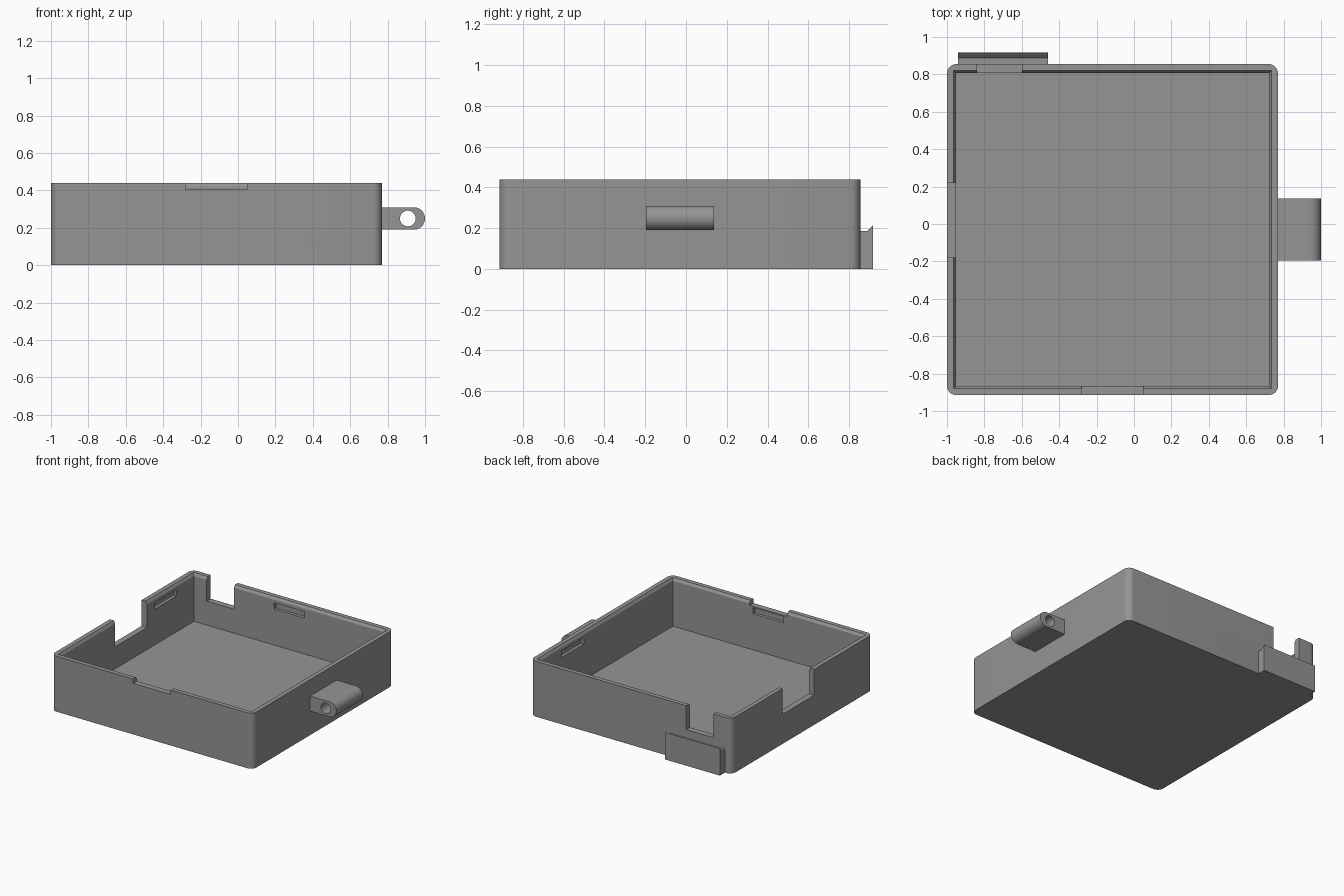
import bpy, bmesh, math

if "Cube" in bpy.data.objects:
    bpy.data.objects.remove(bpy.data.objects["Cube"])

grey = bpy.data.materials.new("plain grey")
grey.diffuse_color = (0.30, 0.30, 0.30, 1)
grey.use_nodes = True
grey.node_tree.nodes["Principled BSDF"].inputs["Base Color"].default_value = grey.diffuse_color


def make(name, bm, smooth=True):
    bmesh.ops.recalc_face_normals(bm, faces=bm.faces)
    me = bpy.data.meshes.new(name)
    bm.to_mesh(me)
    bm.free()
    ob = bpy.data.objects.new(name, me)
    bpy.context.collection.objects.link(ob)
    me.materials.append(grey)
    return ob


def loft(name, rings):
    """Closed solid through rings of equal point count."""
    bm = bmesh.new()
    vs = [[bm.verts.new(p) for p in r] for r in rings]
    n = len(vs[0])
    bm.faces.new(vs[0])
    bm.faces.new(vs[-1])
    for a, b in zip(vs, vs[1:]):
        for i in range(n):
            j = (i + 1) % n
            bm.faces.new((a[i], a[j], b[j], b[i]))
    return make(name, bm)


def box(name, x0, x1, y0, y1, z0, z1):
    pts = ((x0, y0), (x1, y0), (x1, y1), (x0, y1))
    return loft(name, [[(x, y, z) for x, y in pts] for z in (z0, z1)])


def cut(target, cutter):
    m = target.modifiers.new("cut", 'BOOLEAN')
    m.operation, m.solver, m.object = 'DIFFERENCE', 'EXACT', cutter
    bpy.context.view_layer.objects.active = target
    bpy.ops.object.modifier_apply(modifier=m.name)
    bpy.data.objects.remove(cutter)


def smooth(ob):
    bpy.ops.object.select_all(action='DESELECT')
    ob.select_set(True)
    bpy.context.view_layer.objects.active = ob
    bpy.ops.object.shade_smooth_by_angle(angle=math.radians(30))


X0, X1, Y0, Y1, H = -1.0, 0.77, -0.915, 0.855, 0.44
WALL, FLOOR, R = 0.048, 0.06, 0.05

# tray body with rounded upright corners
outline = []
for k, (cx, cy) in enumerate(((X1 - R, Y1 - R), (X0 + R, Y1 - R),
                              (X0 + R, Y0 + R), (X1 - R, Y0 + R))):
    for s in range(9):
        a = math.pi / 2 * (k + s / 8)
        outline.append((cx + R * math.cos(a), cy + R * math.sin(a)))
tray = loft("tray", [[(x, y, z) for x, y in outline] for z in (0, H)])

# hollow with a steep chamfer around the rim
rings = []
for z, w in ((FLOOR, WALL), (0.42, WALL), (H, 0.035), (H + 0.1, 0.035)):
    rings.append([(X0 + w, Y0 + w, z), (X1 - w, Y0 + w, z),
                  (X1 - w, Y1 - w, z), (X0 + w, Y1 - w, z)])
cut(tray, loft("hollow", rings))

# rim notches: front, back, left
cut(tray, box("front_notch", -0.28, 0.05, Y0 - 0.1, Y0 + 0.1, 0.405, 0.6))
cut(tray, box("back_notch", -0.84, -0.60, Y1 - 0.1, Y1 + 0.1, 0.25, 0.6))
cut(tray, box("left_notch", X0 - 0.1, X0 + 0.1, -0.18, 0.22, 0.235, 0.6))

# shallow snap slots inside the four walls
D, Z0, Z1 = 0.025, 0.345, 0.395
A, B, C, E = X0 + WALL, X1 - WALL, Y0 + WALL, Y1 - WALL
for x0, x1, y0, y1 in ((-0.25, 0.02, C - D, C + D), (-0.25, 0.02, E - D, E + D),
                       (A - D, A + D, 0.31, 0.59), (B - D, B + D, 0.25, 0.53)):
    cut(tray, box("slot", x0, x1, y0, y1, Z0, Z1))
smooth(tray)

# back tab with a raised sloping lip
prof = ((Y1 - 0.02, 0), (0.918, 0), (0.918, 0.215), (0.888, 0.185), (Y1 - 0.02, 0.185))
loft("back_tab", [[(x, y, z) for y, z in prof] for x in (-0.94, -0.46)])

# hinge lug with a rounded end and a pin hole
HX, HZ, HR = 0.94, 0.25, 0.06
prof = [(X1 - 0.02, HZ - HR)]
for s in range(25):
    a = math.pi * (s / 24 - 0.5)
    prof.append((HX + HR * math.cos(a), HZ + HR * math.sin(a)))
prof.append((X1 - 0.02, HZ + HR))
lug = loft("hinge_lug", [[(x, y, z) for x, z in prof] for y in (-0.195, 0.137)])
hole = [(0.908 + 0.042 * math.cos(math.tau * s / 32), HZ + 0.042 * math.sin(math.tau * s / 32))
        for s in range(32)]
cut(lug, loft("pin_hole", [[(x, y, z) for x, z in hole] for y in (-0.4, 0.4)]))
smooth(lug)
